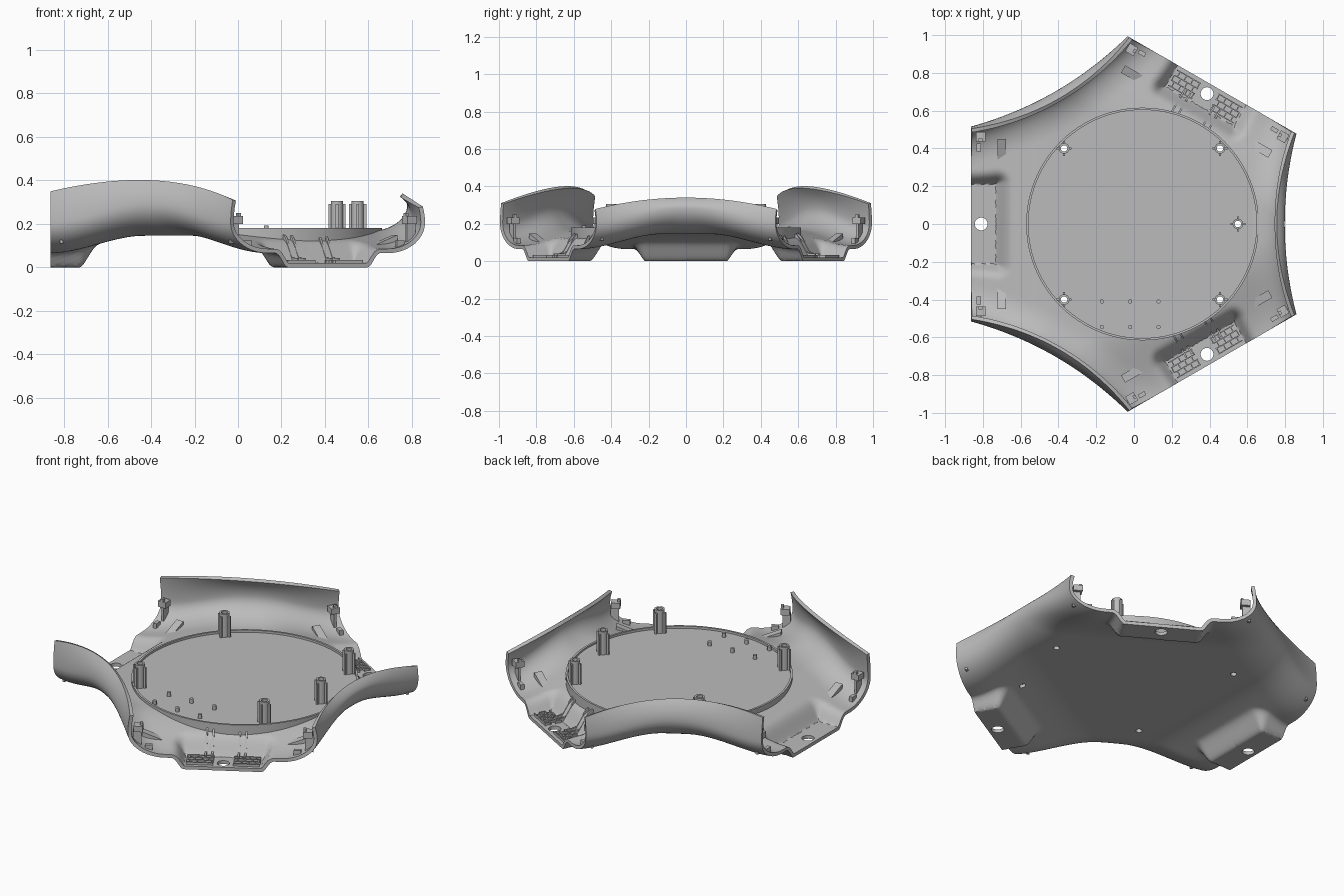
import bpy, bmesh, math
from mathutils import Vector, Matrix

if bpy.data.objects.get("Cube"):
    bpy.data.objects.remove(bpy.data.objects["Cube"])

CX, EDGE, WALL, BULGE, THICK = -0.012, 0.85, 0.2, 0.14, 0.02
ARCS = [0, 120, 240]        # directions of the curved walls
FLATS = [60, 180, 300]      # directions of the straight open edges

grey = bpy.data.materials.new("warm_grey")
grey.use_nodes = True
grey.diffuse_color = (0.5, 0.5, 0.5, 1)
grey.node_tree.nodes["Principled BSDF"].inputs["Base Color"].default_value = (0.5, 0.5, 0.5, 1)


def local(x, y, deg):
    """Distance along a direction and sideways offset from it."""
    c, s = math.cos(math.radians(deg)), math.sin(math.radians(deg))
    return (x - CX) * c + y * s, y * c - (x - CX) * s


def world(d, u, deg):
    c, s = math.cos(math.radians(deg)), math.sin(math.radians(deg))
    return CX + d * c - u * s, d * s + u * c


def wall_radius(t):
    return 0.81 + 0.065 * (t / 0.49) ** 2


def height(x, y):
    """Underside of the shell: sloping floor, foot pockets, rising wall."""
    d, u = max(local(x, y, f) for f in FLATS)
    k = min(max((d - 0.42) / 0.43, 0), 1)
    z = 0.145 - 0.08 * k * k * (3 - 2 * k)
    out = math.hypot(max(abs(u) - 0.215, 0), max(0.715 - d, 0))
    foot = math.hypot(1.7 * out, 0.02) - 0.02
    h = max(0.025 - abs(z - foot), 0) / 0.025
    z = max(min(z, foot) - h * h * 0.00625, 0)
    a, t = max(local(x, y, f) for f in ARCS)
    q = min(max((a - wall_radius(t) + WALL) / WALL, 0), 1)
    return z + BULGE * (1 - math.sqrt(1 - q * q))


def finish(bm, name, smooth=False):
    bmesh.ops.recalc_face_normals(bm, faces=bm.faces)
    return to_object(bm, name, smooth)


def to_object(bm, name, smooth=False):
    mesh = bpy.data.meshes.new(name)
    bm.to_mesh(mesh)
    bm.free()
    ob = bpy.data.objects.new(name, mesh)
    bpy.context.collection.objects.link(ob)
    mesh.materials.append(grey)
    if smooth:
        smooth_shade(ob)
    return ob


def activate(ob):
    bpy.ops.object.select_all(action='DESELECT')
    ob.select_set(True)
    bpy.context.view_layer.objects.active = ob


def smooth_shade(ob):
    activate(ob)
    bpy.ops.object.shade_smooth_by_angle(angle=math.radians(35))


def box(bm, d, u, z0, z1, sd, su, deg):
    """Box placed by direction, with its sides along that direction."""
    x, y = world(d, u, deg)
    m = (Matrix.Translation((x, y, (z0 + z1) / 2)) @ Matrix.Rotation(math.radians(deg), 4, 'Z')
         @ Matrix.Diagonal((sd, su, z1 - z0, 1)))
    bmesh.ops.create_cube(bm, size=1, matrix=m)


def cylinder(bm, x, y, z0, z1, r, n=24):
    bmesh.ops.create_cone(bm, cap_ends=True, segments=n, radius1=r, radius2=r, depth=z1 - z0,
                          matrix=Matrix.Translation((x, y, (z0 + z1) / 2)))


def prism(bm, outline, offset):
    """Extrude a closed outline by an offset."""
    face = bm.faces.new([bm.verts.new(p) for p in outline])
    new = bmesh.ops.extrude_face_region(bm, geom=[face])["geom"]
    bmesh.ops.translate(bm, vec=offset, verts=[v for v in new if isinstance(v, bmesh.types.BMVert)])


# Shell: three identical sectors trimmed to the straight edges and welded
bm = bmesh.new()
ROWS, FLOOR, SIDE, LIP = 128, 48, 16, 8
for deg, top, skew in zip(ARCS, (0.34, 0.40, 0.40), (0, 0.04, -0.04)):
    part = bmesh.new()
    grid = []
    for j in range(ROWS + 1):
        t = 0.8 * (2 * j / ROWS - 1)
        R = wall_radius(t)
        sections = [(R - WALL) * i / FLOOR for i in range(FLOOR)]
        sections += [R - WALL + WALL * math.sin(math.pi / 2 * i / SIDE) for i in range(SIDE + 1)]
        row = []
        for a in sections:
            x, y = world(a, t, deg)
            row.append(part.verts.new((x, y, height(x, y))))
        rim = row[-1].co.z
        curl = max(0.042 - 0.13 * t * t, 0.005)
        lip = top - (0.26 if not skew else 0.3) * t * t + skew * t
        for i in range(1, LIP + 1):
            s = i / LIP
            x, y = world(R - curl * s * s, t, deg)
            row.append(part.verts.new((x, y, rim + (max(lip, rim + 0.02) - rim) * s)))
        grid.append(row)
    for r0, r1 in zip(grid, grid[1:]):
        for i in range(len(r0) - 1):
            part.faces.new((r0[i], r1[i], r1[i + 1], r0[i + 1]))
    for side in (-1, 1):
        flat = math.radians(deg + side * 60)
        n = Vector((math.cos(flat), math.sin(flat), 0))
        across = Vector((-n.y, n.x, 0)) * side
        for co, no in ((Vector((CX, 0, 0)) + n * EDGE, n), (Vector((CX, 0, 0)), across)):
            bmesh.ops.bisect_plane(part, geom=part.verts[:] + part.edges[:] + part.faces[:],
                                   dist=1e-5, plane_co=co, plane_no=no, clear_outer=True)
    tmp = bpy.data.meshes.new("sector")
    part.to_mesh(tmp)
    part.free()
    bm.from_mesh(tmp)
    bpy.data.meshes.remove(tmp)
bmesh.ops.remove_doubles(bm, verts=bm.verts, dist=2e-4)
shell = to_object(bm, "shell")
solid = shell.modifiers.new("thickness", 'SOLIDIFY')
solid.thickness, solid.offset = THICK, -1

# Round base plate inside the shell
DX, DR, DTOP = 0.045, 0.612, 0.167
bm = bmesh.new()
cylinder(bm, DX, 0, 0.155, DTOP, DR, 96)
plate = finish(bm, "base_plate")

# Screw holes below the posts and through the feet
posts = [(0.55, 0), (0.455, 0.4), (0.455, -0.4), (-0.37, 0.4), (-0.37, -0.4)]
bm = bmesh.new()
for x, y in posts:
    cylinder(bm, x, y, -0.1, 0.5, 0.017)
for f in FLATS:
    cylinder(bm, *world(0.797, 0, f), -0.1, 0.5, 0.034)
cutter = finish(bm, "hole_cutter")
cutter.hide_render = True
for ob in (shell, plate):
    cut = ob.modifiers.new("holes", 'BOOLEAN')
    cut.operation, cut.object, cut.solver = 'DIFFERENCE', cutter, 'EXACT'
    activate(ob)
    for m in [m.name for m in ob.modifiers]:
        bpy.ops.object.modifier_apply(modifier=m)
    smooth_shade(ob)
bpy.data.objects.remove(cutter)

# Thin ring around the plate, its foot following the floor
bm = bmesh.new()
loops = []
for i in range(96):
    w = 2 * math.pi * i / 96
    c, s = math.cos(w), math.sin(w)
    low = height(DX + DR * c, DR * s) + 0.01
    ring = [(DR - 0.008, low), (DR + 0.004, low), (DR + 0.004, 0.18), (DR - 0.008, 0.18)]
    loops.append([bm.verts.new((DX + r * c, r * s, max(z, low))) for r, z in ring])
for i in range(96):
    p, q = loops[i - 1], loops[i]
    for k in range(4):
        bm.faces.new((p[k - 1], p[k], q[k], q[k - 1]))
finish(bm, "plate_ring", True)

# Hollow screw posts with four fins
for n, (x, y) in enumerate(posts):
    bm = bmesh.new()
    tube = [(0.017, 0.16), (0.028, 0.16), (0.028, 0.305), (0.017, 0.305)]
    rings = [[bm.verts.new((x + r * math.cos(math.pi * i / 12), y + r * math.sin(math.pi * i / 12), z))
              for r, z in tube] for i in range(24)]
    for i in range(24):
        for k in range(4):
            bm.faces.new((rings[i - 1][k - 1], rings[i - 1][k], rings[i][k], rings[i][k - 1]))
    for q in range(4):
        m = (Matrix.Translation((x, y, 0.225)) @ Matrix.Rotation(math.pi / 2 * q, 4, 'Z')
             @ Matrix.Translation((0.032, 0, 0)) @ Matrix.Diagonal((0.016, 0.012, 0.13, 1)))
        bmesh.ops.create_cube(bm, size=1, matrix=m)
    finish(bm, f"screw_post_{n + 1}", True)

# Small locating pegs
bm = bmesh.new()
for x in (-0.17, -0.02, 0.13):
    for y in (-0.41, -0.545):
        cylinder(bm, x, y, 0.16, 0.192, 0.011, 12)
finish(bm, "pegs", True)

# Fittings at both ends of every straight edge
for f in FLATS:
    bm = bmesh.new()
    for s in (-1, 1):
        box(bm, 0.80, 0.462 * s, 0.2, 0.235, 0.05, 0.05, f)
        box(bm, 0.80, 0.468 * s, 0.11, 0.21, 0.014, 0.045, f)
        box(bm, 0.80, 0.445 * s, 0.225, 0.25, 0.02, 0.015, f)
        z = height(*world(0.81, 0.405 * s, f)) + 0.01
        box(bm, 0.81, 0.405 * s, z, z + 0.035, 0.022, 0.04, f)
        ends = [(*world(0.665, u * s, f), height(*world(0.69, u * s, f)) + h)
                for u, h in ((0.34, 0.015), (0.45, 0.005), (0.45, 0.045))]
        side = Vector((*world(0.71, 0, f), 0)) - Vector((*world(0.665, 0, f), 0))
        prism(bm, ends, side)
    finish(bm, f"edge_fittings_{f}")

# Foot ribs and brick-pattern grille in the two front-side and back-side feet
for f in (60, 300):
    bm = bmesh.new()
    for u in (-0.108, -0.072, 0.072, 0.108):
        steps = [0.60 + 0.012 * i for i in range(14)]
        path = [(*world(d, u, f), height(*world(d, u, f))) for d in steps]
        outline = [(x, y, z + 0.012) for x, y, z in path] + [(x, y, z + 0.042) for x, y, z in reversed(path)]
        a, b = Vector(world(0, 0, f)), Vector(world(0, 0.01, f))
        prism(bm, outline, (b - a).to_3d())
    finish(bm, f"foot_ribs_{f}")
    bm = bmesh.new()
    for s in (-1, 1):
        for row in range(4):
            d = 0.733 + 0.031 * row
            box(bm, d, 0.127 * s, 0.012, 0.034, 0.006, 0.146, f)
            for k in range(4 if row < 3 else 0):
                box(bm, d + 0.0155, s * (0.06 + 0.04 * k + 0.018 * (row % 2)), 0.012, 0.034, 0.031, 0.006, f)
    finish(bm, f"foot_grille_{f}")
